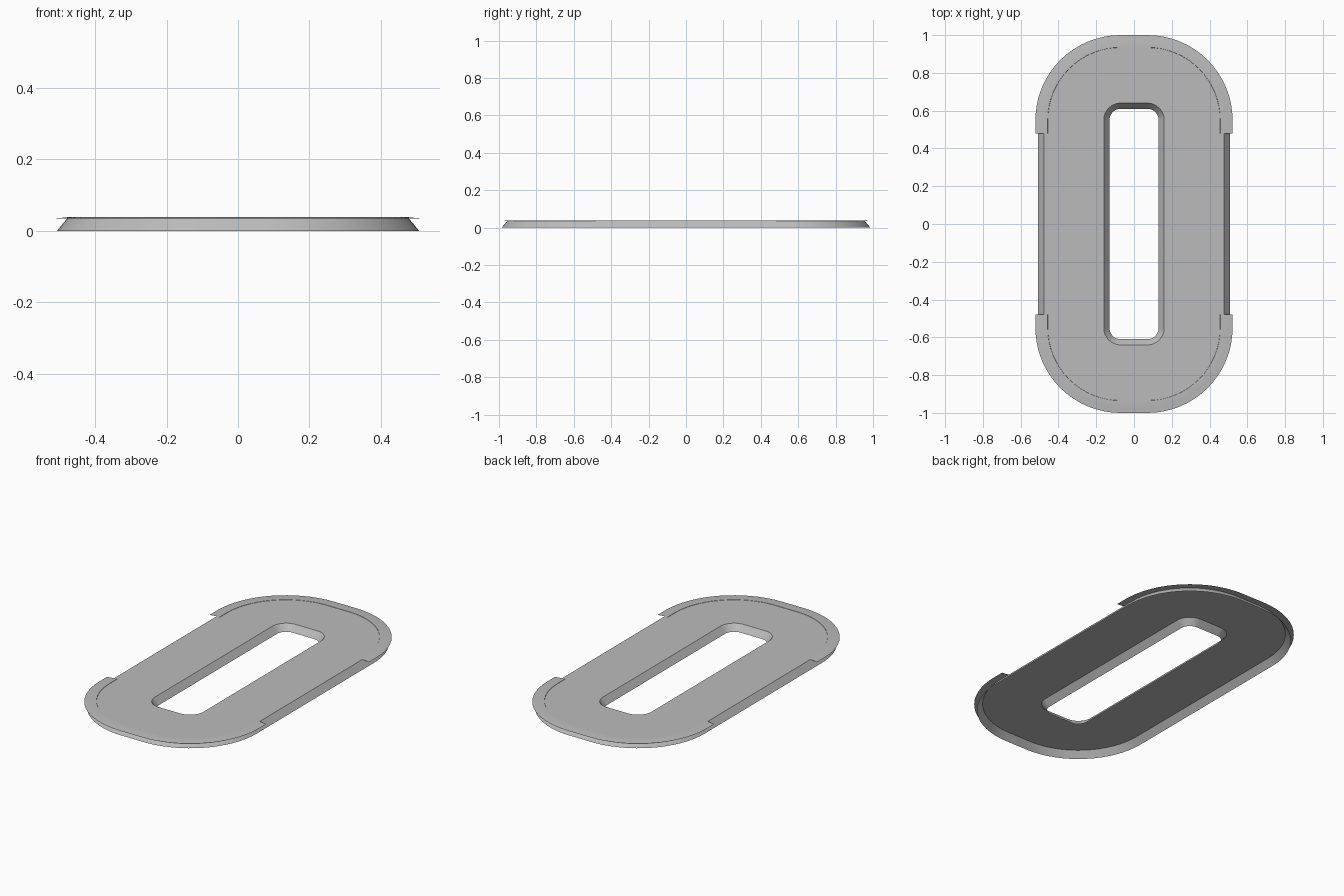
import bpy, bmesh, math

if "Cube" in bpy.data.objects:
    bpy.data.objects.remove(bpy.data.objects["Cube"])

SEG = 16
TOP = 0.037

mat = bpy.data.materials.new("plain grey")
mat.diffuse_color = (0.5, 0.5, 0.5, 1)
mat.use_nodes = True
mat.node_tree.nodes["Principled BSDF"].inputs["Base Color"].default_value = mat.diffuse_color


def rounded(hx, hy, r, z):
    """Counter-clockwise rounded rectangle, SEG+1 points per corner."""
    pts = []
    for k, (sx, sy) in enumerate([(1, 1), (-1, 1), (-1, -1), (1, -1)]):
        for i in range(SEG + 1):
            a = math.pi / 2 * (k + i / SEG)
            pts.append((sx * (hx - r) + r * math.cos(a),
                        sy * (hy - r) + r * math.sin(a), z))
    return pts


def end_path(inset, z, side):
    """U-shaped outline round one end of the plate."""
    r = 0.45 - inset
    arc = rounded(0.522 - inset, 1.0 - inset, r, z)[:2 * (SEG + 1)]
    pts = [(0.522 - inset, 0.48, z)] + arc + [(inset - 0.522, 0.48, z)]
    return [(x * side, y * side, z) for x, y, z in pts]


def strips(name, loops, closed):
    """Skin successive loops with quads."""
    bm = bmesh.new()
    rows = [[bm.verts.new(p) for p in loop] for loop in loops]
    n = len(rows[0])
    for a, b in zip(rows, rows[1:]):
        for i in range(n if closed else n - 1):
            j = (i + 1) % n
            bm.faces.new((a[i], a[j], b[j], b[i]))
    me = bpy.data.meshes.new(name)
    bm.to_mesh(me)
    bm.free()
    ob = bpy.data.objects.new(name, me)
    bpy.context.collection.objects.link(ob)
    me.materials.append(mat)
    bpy.context.view_layer.objects.active = ob
    ob.select_set(True)
    bpy.ops.object.shade_smooth_by_angle(angle=math.radians(30))
    ob.select_set(False)
    return ob


# Hollow plate, open underneath: outer skirt, top face, slot skirt
strips("plate_shell", [
    rounded(0.507, 0.985, 0.435, 0),
    rounded(0.477, 0.955, 0.405, TOP),
    rounded(0.160, 0.640, 0.090, TOP),
    rounded(0.130, 0.610, 0.060, 0),
], True)

# Thin sloping lips round both ends
for label, side in (("back", 1), ("front", -1)):
    strips(label + "_lip", [
        end_path(0.0, 0.034, side),
        end_path(0.025, 0.036, side),
        end_path(0.048, 0.0385, side),
        end_path(0.065, TOP + 0.0015, side),
        end_path(0.066, TOP, side),
    ], False)
